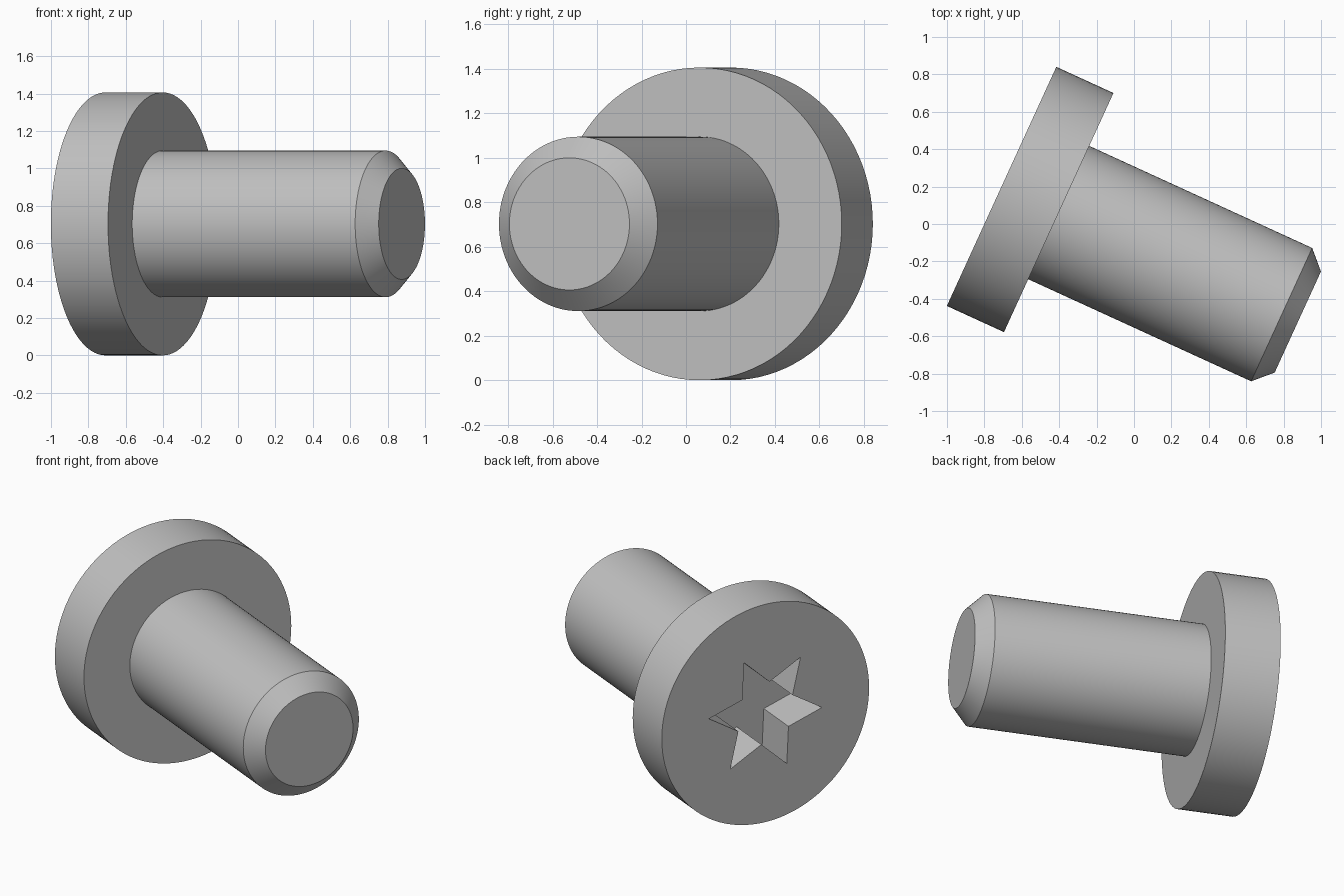
import bpy, bmesh, math
from mathutils import Matrix, Vector

cube = bpy.data.objects.get("Cube")
if cube:
    bpy.data.objects.remove(cube, do_unlink=True)

# Plain grey metal
grey = bpy.data.materials.new("grey_metal")
grey.use_nodes = True
colour = (0.53, 0.53, 0.53, 1)
grey.diffuse_color = colour
grey.node_tree.nodes["Principled BSDF"].inputs["Base Color"].default_value = colour

# Local z points out of the drive recess; the screw lies flat and turned
out = Vector((-math.cos(math.radians(24.6)), math.sin(math.radians(24.6)), 0))
up = Vector((0, 0, 1))
side = up.cross(out)
frame = Matrix((side, up, out)).transposed().to_4x4()
frame.translation = (-0.708, 0.201, 0.703)


def loft(name, rings):
    """Closed solid from a list of rings of equal point count."""
    bm = bmesh.new()
    loops = [[bm.verts.new(p) for p in ring] for ring in rings]
    for a, b in zip(loops, loops[1:]):
        for i in range(len(a)):
            j = (i + 1) % len(a)
            bm.faces.new((a[i], a[j], b[j], b[i]))
    bm.faces.new(loops[0])
    bm.faces.new(loops[-1])
    bmesh.ops.recalc_face_normals(bm, faces=bm.faces)
    mesh = bpy.data.meshes.new(name)
    bm.to_mesh(mesh)
    bm.free()
    mesh.materials.append(grey)
    obj = bpy.data.objects.new(name, mesh)
    bpy.context.collection.objects.link(obj)
    obj.matrix_world = frame
    return obj


def ring(radii, depth, sides, turn=0):
    """Ring at a depth below the face, cycling through the given radii."""
    points = []
    for i in range(sides):
        a = math.radians(turn) + math.tau * i / sides
        r = radii[i % len(radii)]
        points.append((r * math.cos(a), r * math.sin(a), -depth))
    return points


def smooth(obj):
    bpy.ops.object.select_all(action='DESELECT')
    obj.select_set(True)
    bpy.context.view_layer.objects.active = obj
    bpy.ops.object.shade_smooth_by_angle(angle=math.radians(25))


# Head disc
head = loft("head", [ring([0.703], d, 96) for d in (0, 0.336)])

# Six-pointed drive recess
cutter = loft("recess_cutter",
              [ring([0.387, 0.198], d, 12, -8) for d in (-0.1, 0.285)])
cutter.hide_render = True
cut = head.modifiers.new("drive_recess", 'BOOLEAN')
cut.operation = 'DIFFERENCE'
cut.solver = 'EXACT'
cut.object = cutter
bpy.ops.object.select_all(action='DESELECT')
head.select_set(True)
bpy.context.view_layer.objects.active = head
bpy.ops.object.modifier_apply(modifier=cut.name)
bpy.data.objects.remove(cutter, do_unlink=True)
smooth(head)

# Shaft with chamfered tip
shaft = loft("shaft", [ring([r], d, 96) for r, d in
                       ((0.392, 0.32), (0.392, 1.647), (0.297, 1.742))])
smooth(shaft)
